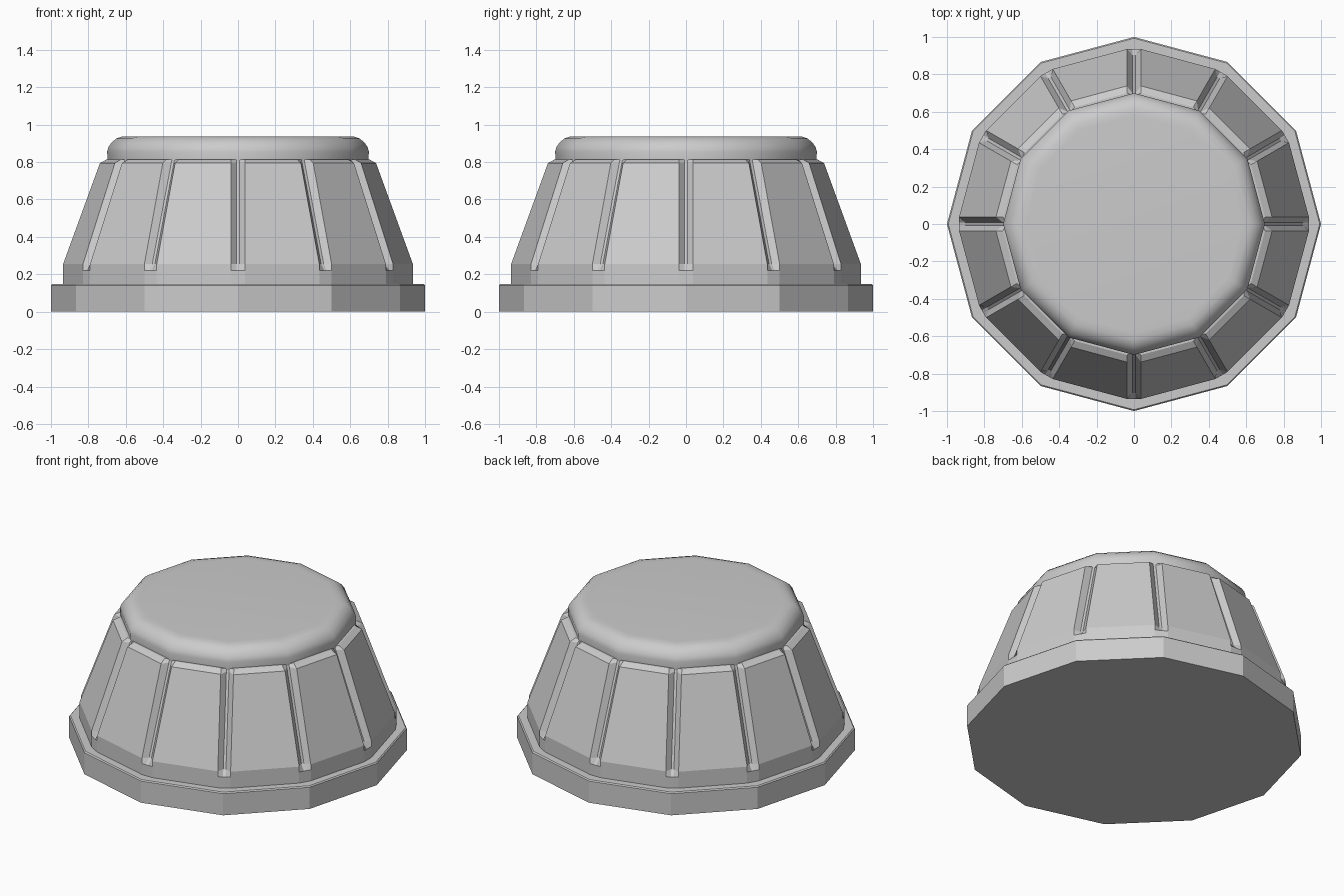
import bpy, bmesh
from math import sin, cos, pi, radians

if "Cube" in bpy.data.objects:
    bpy.data.objects.remove(bpy.data.objects["Cube"])

SIDES = 12


def loft(name, rings, smooth_angle=None):
    """Skin closed rings of points from bottom to top and cap both ends."""
    bm = bmesh.new()
    loops = [[bm.verts.new(p) for p in ring] for ring in rings]
    n = len(loops[0])
    for a, b in zip(loops, loops[1:]):
        for i in range(n):
            j = (i + 1) % n
            bm.faces.new((a[i], a[j], b[j], b[i]))
    bm.faces.new(loops[0][::-1])
    bm.faces.new(loops[-1])
    bmesh.ops.recalc_face_normals(bm, faces=bm.faces)
    mesh = bpy.data.meshes.new(name)
    bm.to_mesh(mesh)
    bm.free()
    if smooth_angle:
        for poly in mesh.polygons:
            poly.use_smooth = True
        mesh.set_sharp_from_angle(angle=radians(smooth_angle))
    obj = bpy.data.objects.new(name, mesh)
    bpy.context.collection.objects.link(obj)
    return obj


def polygon_ring(r, z):
    return [(r * cos(2 * pi * k / SIDES), r * sin(2 * pi * k / SIDES), z)
            for k in range(SIDES)]


def grooved_ring(edge_r, floor_r, z, half=0.038, floor_half=0.008):
    """Each corner is cut by a groove: edge, floor, floor, edge."""
    pts = []
    for k in range(SIDES):
        c, s = cos(2 * pi * k / SIDES), sin(2 * pi * k / SIDES)
        for r, t in ((edge_r, -half), (floor_r, -floor_half),
                     (floor_r, floor_half), (edge_r, half)):
            pts.append((r * c - t * s, r * s + t * c, z))
    return pts


# Base plate with a small chamfered rim
loft("base_plate", [polygon_ring(r, z) for r, z in
                    ((1.0, 0), (1.0, 0.141), (0.993, 0.148), (0.9, 0.148))])

# Tapered body: vertical foot band, sloped panels, grooves along the corners
loft("grooved_body", [
    grooved_ring(0.935, 0.935, 0.14),
    grooved_ring(0.935, 0.935, 0.22),
    grooved_ring(0.935, 0.903, 0.255),
    grooved_ring(0.738, 0.700, 0.795),
    grooved_ring(0.700, 0.690, 0.815),
])

# Rounded cap on top
loft("rounded_cap", [polygon_ring(r, z) for r, z in
                     ((0.695, 0.79), (0.70, 0.855), (0.693, 0.88), (0.675, 0.906),
                      (0.65, 0.926), (0.62, 0.936), (0.58, 0.938))], 40)
